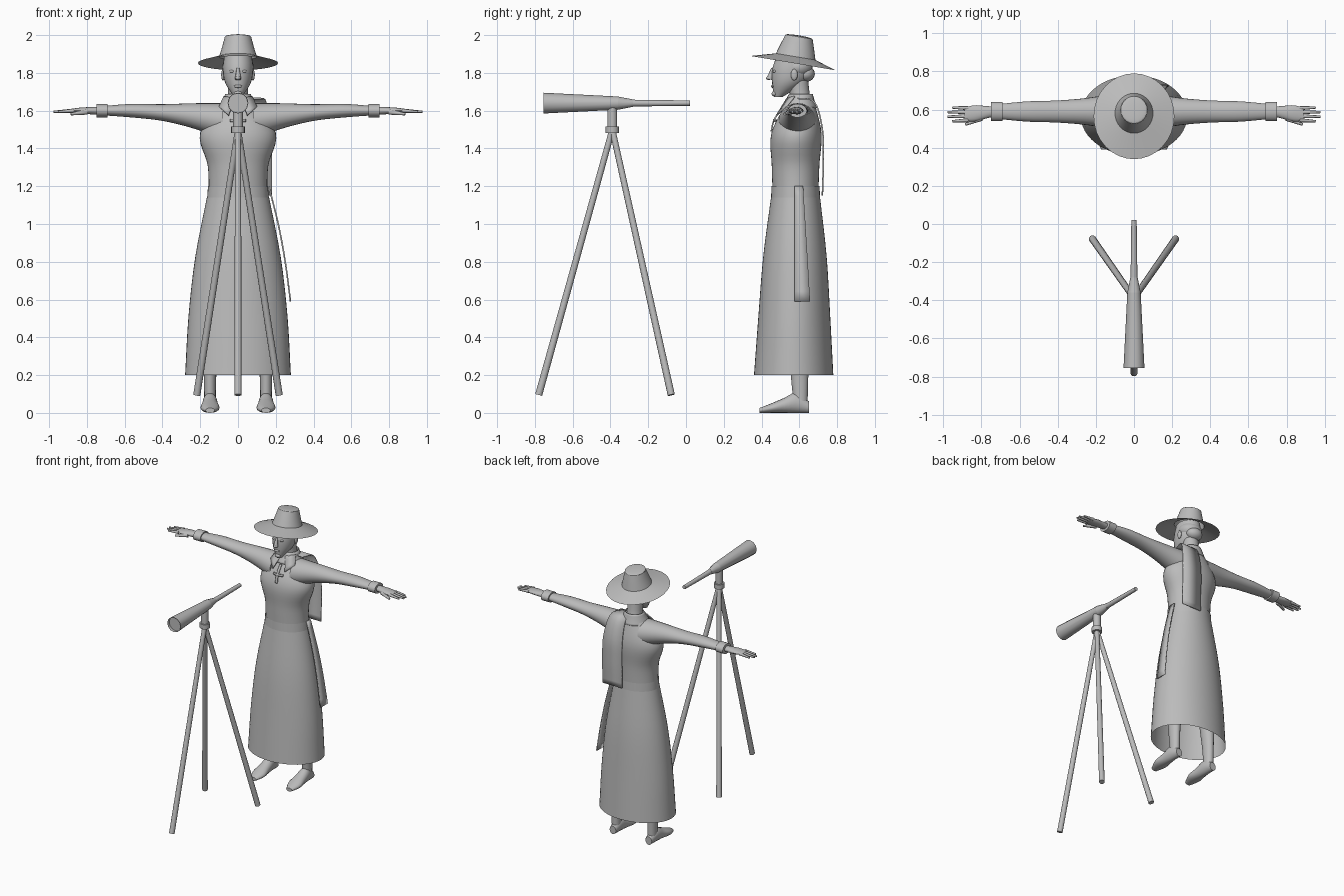
import bpy, bmesh, math
from mathutils import Vector, Matrix

cube = bpy.data.objects.get("Cube")
if cube:
    bpy.data.objects.remove(cube)

# One plain clay colour
clay = bpy.data.materials.new("clay_grey")
clay.use_nodes = True
clay.diffuse_color = (0.5, 0.5, 0.5, 1)
clay.node_tree.nodes["Principled BSDF"].inputs["Base Color"].default_value = clay.diffuse_color


def along(knots, u):
    """Value at u of a smooth curve through evenly spaced knots; a number stays constant."""
    if not isinstance(knots, tuple):
        return knots
    last = len(knots) - 1
    i = min(int(u * last), last - 1)
    t = u * last - i
    here, there = knots[i], knots[i + 1]
    before = knots[i - 1] if i > 0 else here * 2 - there
    after = knots[i + 2] if i + 2 <= last else there * 2 - here
    slope_in, slope_out = (there - before) / 2, (after - here) / 2
    rise = there - here
    return (here + slope_in * t + (3 * rise - 2 * slope_in - slope_out) * t ** 2
            + (slope_in + slope_out - 2 * rise) * t ** 3)


def finish(name, bm, mirror=False, thickness=None):
    bmesh.ops.recalc_face_normals(bm, faces=bm.faces)
    mesh = bpy.data.meshes.new(name)
    bm.to_mesh(mesh)
    bm.free()
    mesh.materials.append(clay)
    part = bpy.data.objects.new(name, mesh)
    bpy.context.collection.objects.link(part)
    bpy.ops.object.select_all(action='DESELECT')
    part.select_set(True)
    bpy.context.view_layer.objects.active = part
    bpy.ops.object.shade_smooth_by_angle(angle=math.radians(45))
    if mirror:
        part.modifiers.new("mirror", 'MIRROR').use_mirror_merge = False
    if thickness:
        solid = part.modifiers.new("thickness", 'SOLIDIFY')
        solid.thickness, solid.offset = thickness, 0
    return part


def loft(name, axis, start, end, radii, centre, steps=12, sides=24, caps=True, **options):
    """Skin ellipses along an axis; radii and centre follow knots in the other two axes."""
    order = {'x': (2, 0, 1), 'y': (0, 2, 1), 'z': (0, 1, 2)}[axis]
    bm = bmesh.new()
    loops = []
    for step in range(steps + 1):
        u = step / steps
        (ra, rb), (ca, cb) = [[along(k, u) for k in pair] for pair in (radii, centre)]
        loop = []
        for side in range(sides):
            turn = math.tau * side / sides
            point = (ca + ra * math.cos(turn), cb + rb * math.sin(turn), start + (end - start) * u)
            loop.append(bm.verts.new([point[k] for k in order]))
        loops.append(loop)
    for low, high in zip(loops, loops[1:]):
        for i in range(sides):
            bm.faces.new((low[i - 1], low[i], high[i], high[i - 1]))
    if caps:
        bm.faces.new(loops[0])
        bm.faces.new(loops[-1])
    return finish(name, bm, **options)


def rod(name, start, end, radius_start, radius_end, sides=12, **options):
    start, end = Vector(start), Vector(end)
    aim = (end - start).to_track_quat('Z', 'Y').to_matrix().to_4x4()
    bm = bmesh.new()
    bmesh.ops.create_cone(bm, cap_ends=True, segments=sides, radius1=radius_start,
                          radius2=radius_end, depth=(end - start).length,
                          matrix=Matrix.Translation((start + end) / 2) @ aim)
    return finish(name, bm, **options)


def ball(name, centre, size, **options):
    bm = bmesh.new()
    bmesh.ops.create_uvsphere(bm, u_segments=20, v_segments=12, radius=1,
                              matrix=Matrix.Translation(centre) @ Matrix.Diagonal((*size, 1)))
    return finish(name, bm, **options)


def panel(name, first_edge, second_edge, steps=12, **options):
    """Thin cloth strip between two edges, each given as knots for x, y and z."""
    bm = bmesh.new()
    rows = [[bm.verts.new([along(k, step / steps) for k in edge])
             for edge in (first_edge, second_edge)] for step in range(steps + 1)]
    for (a, b), (c, d) in zip(rows, rows[1:]):
        bm.faces.new((a, b, d, c))
    return finish(name, bm, thickness=0.008, **options)


# Blouse, waistband and open skirt
body_y = 0.58
loft("blouse", 'z', 1.13, 1.66, ((.155, .16, .2, .07), (.12, .126, .132, .066)),
     (0, (body_y, body_y, .585, .61)), steps=18, sides=40)
loft("waistband", 'z', 1.13, 1.2, ((.164, .159), (.13, .127)), (0, body_y),
     steps=2, sides=40, caps=False)
loft("skirt", 'z', .2, 1.14, ((.28, .262, .226, .165), (.21, .19, .168, .13)),
     (0, (.57, body_y)), sides=48, caps=False)

# Sleeves, cuffs and hands
arm_y, arm_z = 0.59, 1.6
loft("sleeve", 'x', .08, .72, ((.1, .072, .058, .053, .038), (.095, .066, .044, .036, .024)),
     (arm_y, (1.545, 1.573, 1.59, arm_z, arm_z)), steps=20, mirror=True)
loft("cuff", 'x', .69, .75, (.05, .036), (arm_y, arm_z), steps=1, mirror=True)
loft("palm", 'x', .73, .89, ((.025, .034, .042, .035), (.02, .019, .016, .009)),
     ((arm_y, .576), arm_z), sides=16, mirror=True)
for finger in range(4):
    spread = 1.5 - finger
    tip = Vector((.98 - .012 * spread ** 2, .575 + .024 * spread, arm_z - .006))
    rod(f"finger_{finger}", (.87, .576 + .021 * spread, arm_z), tip, .011, .006,
        sides=8, mirror=True)
rod("thumb", (.8, .555, arm_z - .006), (.885, .522, arm_z - .018), .015, .007,
    sides=8, mirror=True)

# Legs and feet
stance = 0.148
loft("leg", 'z', .03, .52, ((.03, .033, .044, .046), (.036, .046, .055, .05)),
     ((stance, stance, .143, .13), (.607, .59)), sides=16, mirror=True)
arch = (.013, .026, .04, .054, .03)
loft("foot", 'y', .39, .652, ((.024, .05, .043, .037, .026), arch), (stance, arch),
     sides=16, mirror=True)

# Head, face and hair
loft("neck", 'z', 1.62, 1.76, ((.064, .053, .053), (.06, .053, .055)), (0, (.612, .592)), steps=6)
loft("head", 'z', 1.672, 1.89, ((.02, .067, .08, .074), (.022, .084, .104, .09)),
     (0, (.488, .54, .56, .57)))
rod("nose", (0, .442, 1.766), (0, .458, 1.825), .017, .007, sides=8)
ball("nose_tip", (0, .438, 1.772), (.013, .014, .01))
ball("eye", (.031, .47, 1.808), (.015, .011, .008), mirror=True)
ball("lips", (0, .459, 1.729), (.022, .009, .008))
ball("chin", (0, .47, 1.69), (.022, .017, .015))
ball("ear", (.079, .573, 1.79), (.01, .018, .03), mirror=True)
ball("hair", (0, .588, 1.83), (.084, .083, .06))
ball("hair_bun", (0, .632, 1.795), (.06, .05, .043))

# Wide hat, tipped back
brim_rise, crown_top = 0.036, 0.142
hat = [
    loft("hat_brim", 'z', 0, brim_rise, ((.212, .1), (.228, .106)), (0, (0, .01)),
         steps=3, sides=32, caps=False),
    loft("hat_crown", 'z', brim_rise, crown_top, ((.1, .084, .07), (.106, .09, .073)),
         (0, .01), steps=6, sides=32, caps=False),
    ball("hat_lid", (0, .01, crown_top), (.07, .073, .008)),
]
tip_back = Matrix.Translation((0, .565, 1.852)) @ Matrix.Rotation(math.radians(-9.5), 4, 'X')
for part in hat:
    part.data.transform(tip_back)

# Collar, neck tie, back scarf and hanging sash
loft("collar", 'z', 1.615, 1.688, ((.098, .08, .064), (.092, .075, .06)), (0, (.598, .608)),
     steps=6, caps=False, thickness=.006)
panel("collar_flap", ((.015, .05), (.535, .48), (1.665, 1.575)),
      ((.075, .1), (.575, .53), (1.675, 1.62)), steps=4, mirror=True)
tie_y, tie_z = (.505, .466, .451), (1.61, 1.55, 1.49)
panel("neck_tie", (-.008, tie_y, tie_z), (.008, tie_y, tie_z))
bow_x, bow_y = (-.04, 0, .04), (.474, .464, .474)
panel("tie_bow", (bow_x, bow_y, 1.54), (bow_x, bow_y, 1.555))
scarf_y, scarf_z = (.59, .68, .722, .727, .722), (1.665, 1.645, 1.5, 1.33, 1.15)
panel("back_scarf", (.02, scarf_y, scarf_z), ((.12, .15, .175, .18, .18), scarf_y, scarf_z),
      steps=20)
sash_x, sash_z = (.163, .213, .25, .278), (1.2, 1.0, .8, .59)
panel("side_sash", (sash_x, .575, sash_z), (sash_x, (.62, .657), sash_z))

# Telescope with recessed front lens
tube_z = 1.64
loft("telescope_barrel", 'y', -.755, -.36, ((.055, .035),) * 2, (0, tube_z),
     steps=1, sides=12, caps=False)
rod("telescope_lens", (0, -.735, tube_z), (0, -.73, tube_z), .053, .053)
rod("telescope_taper", (0, -.36, tube_z), (0, -.28, tube_z), .035, .019)
rod("telescope_eyepiece", (0, -.285, tube_z), (0, .022, tube_z), .018, .014)

# Tripod
mount_y, hub_z = -0.39, 1.5
rod("mount_post", (0, mount_y, hub_z), (0, mount_y, tube_z), .026, .026, sides=16)
rod("mount_ring", (0, mount_y, hub_z - .017), (0, mount_y, hub_z + .017), .036, .036, sides=16)
for name, x, y in (("front", 0, -.78), ("right", -.218, -.078), ("left", .218, -.078)):
    rod(f"tripod_{name}_leg", (0, mount_y, hub_z), (x, y, .095), .016, .019)
